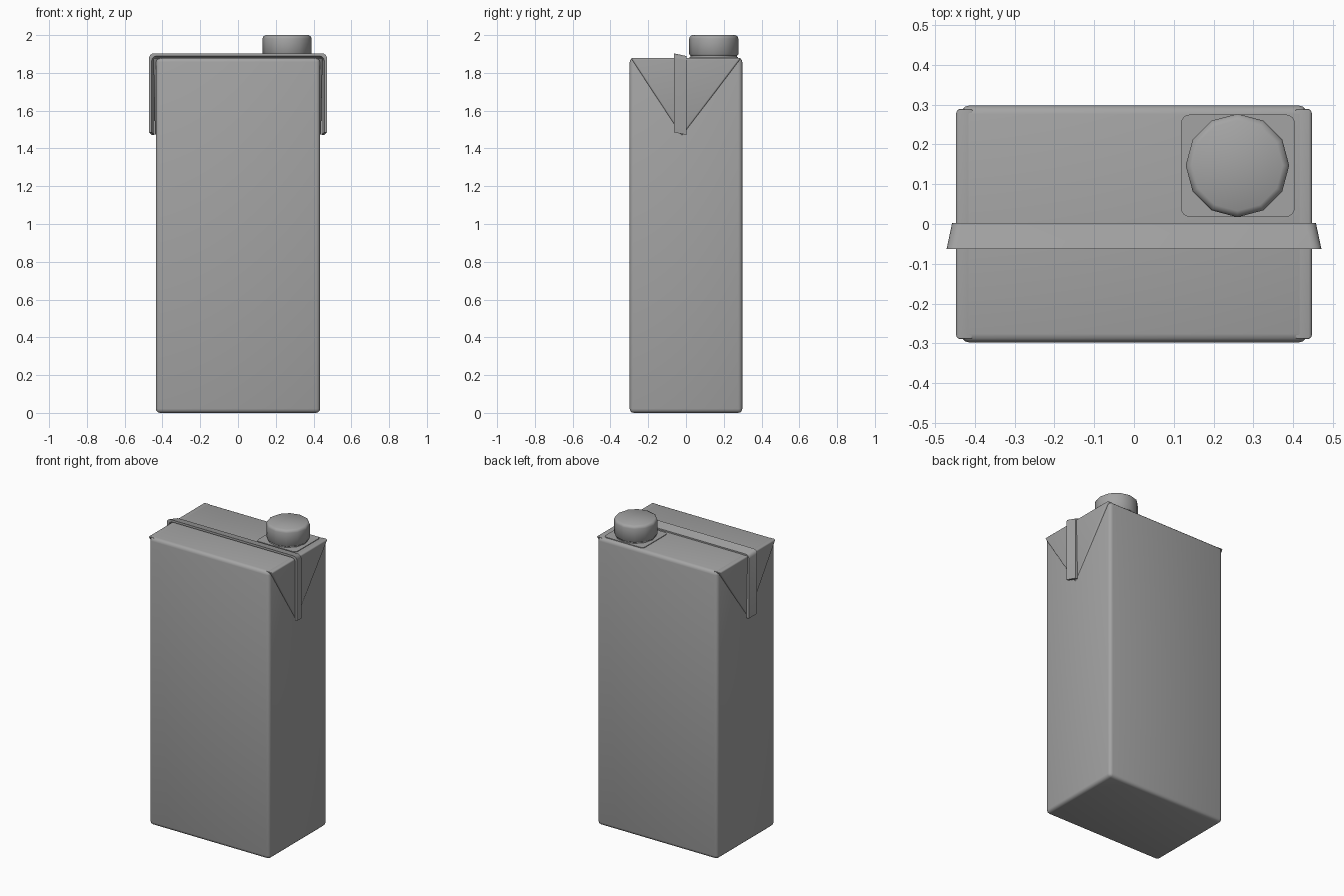
import bpy, bmesh, math

if "Cube" in bpy.data.objects:
    bpy.data.objects.remove(bpy.data.objects["Cube"])

grey = bpy.data.materials.new("mid_grey")
grey.diffuse_color = (0.37, 0.37, 0.37, 1)
grey.use_nodes = True
grey.node_tree.nodes["Principled BSDF"].inputs["Base Color"].default_value = grey.diffuse_color


def finish(bm, name, bevel=0, segments=3, angle=35):
    bmesh.ops.recalc_face_normals(bm, faces=bm.faces)
    mesh = bpy.data.meshes.new(name)
    bm.to_mesh(mesh)
    bm.free()
    mesh.materials.append(grey)
    obj = bpy.data.objects.new(name, mesh)
    bpy.context.collection.objects.link(obj)
    bpy.ops.object.select_all(action='DESELECT')
    obj.select_set(True)
    bpy.context.view_layer.objects.active = obj
    if bevel:
        mod = obj.modifiers.new("rounded_edges", 'BEVEL')
        mod.width = bevel
        mod.segments = segments
        mod.limit_method = 'ANGLE'
        mod.angle_limit = math.radians(40)
        bpy.ops.object.modifier_apply(modifier=mod.name)
    bpy.ops.object.shade_smooth_by_angle(angle=math.radians(angle))
    return obj


def loft(bm, rings):
    rows = [[bm.verts.new(p) for p in ring] for ring in rings]
    n = len(rows[0])
    for a, b in zip(rows, rows[1:]):
        for i in range(n):
            bm.faces.new((a[i], a[(i + 1) % n], b[(i + 1) % n], b[i]))
    bm.faces.new(rows[0])
    bm.faces.new(rows[-1])


# Carton body
bm = bmesh.new()
bmesh.ops.create_cube(bm, size=1)
for v in bm.verts:
    v.co = (v.co.x * 0.87, v.co.y * 0.596, (v.co.z + 0.5) * 1.88)
finish(bm, "carton_body", 0.022)

# Folded triangular ears: flush with the top, thinning toward the tip
for side, label in ((1, "right"), (-1, "left")):
    bm = bmesh.new()
    tri = [(-0.292, 1.8792), (0.292, 1.8792), (-0.022, 1.465)]
    inner = [(side * 0.40, y, z) for y, z in tri]
    outer = [(side * x, y, z) for x, (y, z) in zip((0.448, 0.448, 0.439), tri)]
    loft(bm, [inner, outer])
    finish(bm, label + "_ear", 0.009, 3)


# Seam fin: slanted section swept over the top and down both sides
def fin_path(y, off, foot):
    hx, top, r = 0.445 + off, 1.877 + off, 0.025
    right = [(hx, foot)]
    for i in range(5):
        a = math.pi / 8 * i
        right.append((hx - r + r * math.cos(a), top - r + r * math.sin(a)))
    left = [(-x, z) for x, z in reversed(right)]
    return [(x, y, z) for x, z in right + left]


section = [(0.003, -0.004, 1.472), (0.003, 0.012, 1.472),
           (-0.063, 0.026, 1.485), (-0.063, 0.012, 1.485)]
bm = bmesh.new()
loft(bm, list(zip(*[fin_path(*s) for s in section])))
finish(bm, "seam_fin")

# Spout plate with rounded corners
bm = bmesh.new()
r, plate = 0.022, []
for k, (cx, cy) in enumerate(((0.404, 0.275), (0.118, 0.275), (0.118, 0.018), (0.404, 0.018))):
    sx, sy = (-1 if cx > 0.26 else 1), (-1 if cy > 0.147 else 1)
    for i in range(5):
        a = math.pi / 2 * (k + i / 4)
        plate.append((cx + sx * r + r * math.cos(a), cy + sy * r + r * math.sin(a)))
loft(bm, [[(x, y, z) for x, y in plate] for z in (1.87, 1.884)])
finish(bm, "spout_plate")


# Twelve-sided neck and cap
def turned(name, profile):
    bm = bmesh.new()
    loft(bm, [[(0.26 + rad * math.cos(i * math.pi / 6),
                0.147 + rad * math.sin(i * math.pi / 6), z) for i in range(12)]
              for rad, z in profile])
    return finish(bm, name, angle=40)


turned("spout_neck", [(0.122, 1.875), (0.122, 1.9)])
turned("screw_cap", [(0.124, 1.892), (0.13, 1.899), (0.13, 1.982),
                     (0.126, 1.993), (0.114, 2.0)])
